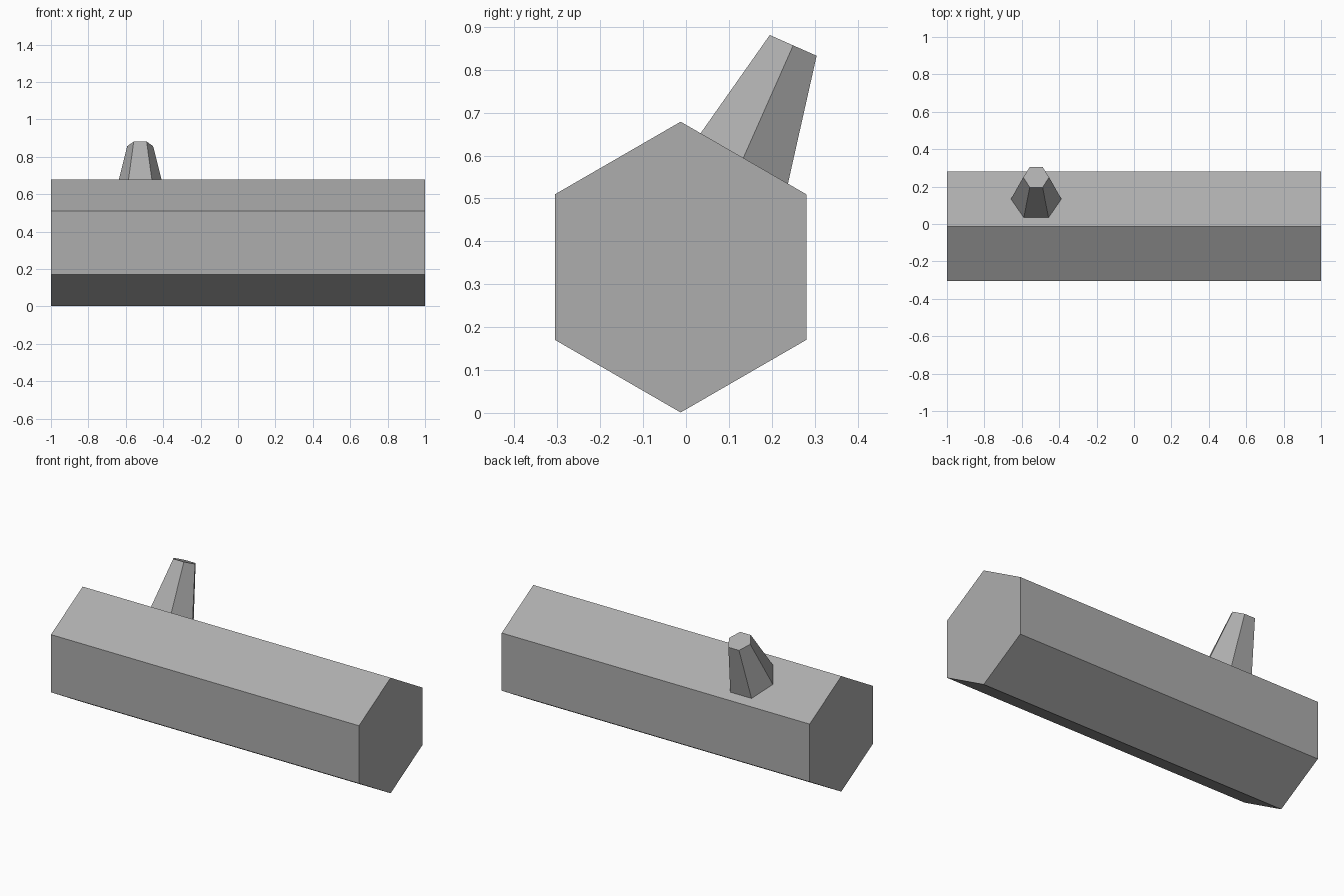
import bpy
import bmesh
from math import cos, sin, tau
from mathutils import Vector

cube = bpy.data.objects.get("Cube")
if cube:
    bpy.data.objects.remove(cube, do_unlink=True)

GREY = (0.42, 0.42, 0.42, 1.0)
grey = bpy.data.materials.new("plain grey")
grey.use_nodes = True
grey.diffuse_color = GREY
grey.node_tree.nodes["Principled BSDF"].inputs["Base Color"].default_value = GREY


def hex_prism(name, start, end, r_start, r_end, corner):
    """Six-sided prism between two points, with one edge facing 'corner'."""
    start, end = Vector(start), Vector(end)
    u = Vector(corner)
    v = (end - start).normalized().cross(u)
    bm = bmesh.new()
    rings = []
    for centre, r in ((start, r_start), (end, r_end)):
        rings.append([bm.verts.new(centre + r * (u * cos(i * tau / 6) + v * sin(i * tau / 6)))
                      for i in range(6)])
    low, high = rings
    bm.faces.new(low[::-1])
    bm.faces.new(high)
    for i in range(6):
        j = (i + 1) % 6
        bm.faces.new((low[i], low[j], high[j], high[i]))
    bmesh.ops.recalc_face_normals(bm, faces=bm.faces)
    mesh = bpy.data.meshes.new(name)
    bm.to_mesh(mesh)
    bm.free()
    mesh.materials.append(grey)
    obj = bpy.data.objects.new(name, mesh)
    bpy.context.collection.objects.link(obj)
    return obj


# Log lying along x, ridge edge upward
hex_prism("log", (-1, -0.0125, 0.34), (1, -0.0125, 0.34), 0.339, 0.339, (0, 0, 1))

# Tapered branch stub leaning back, its root buried in the log
tip = Vector((-0.523, 0.25, 0.857))
axis = Vector((0, 0.405, 0.914)).normalized()
hex_prism("branch_stub", tip - axis * 0.37, tip, 0.154, 0.069, (1, 0, 0))
